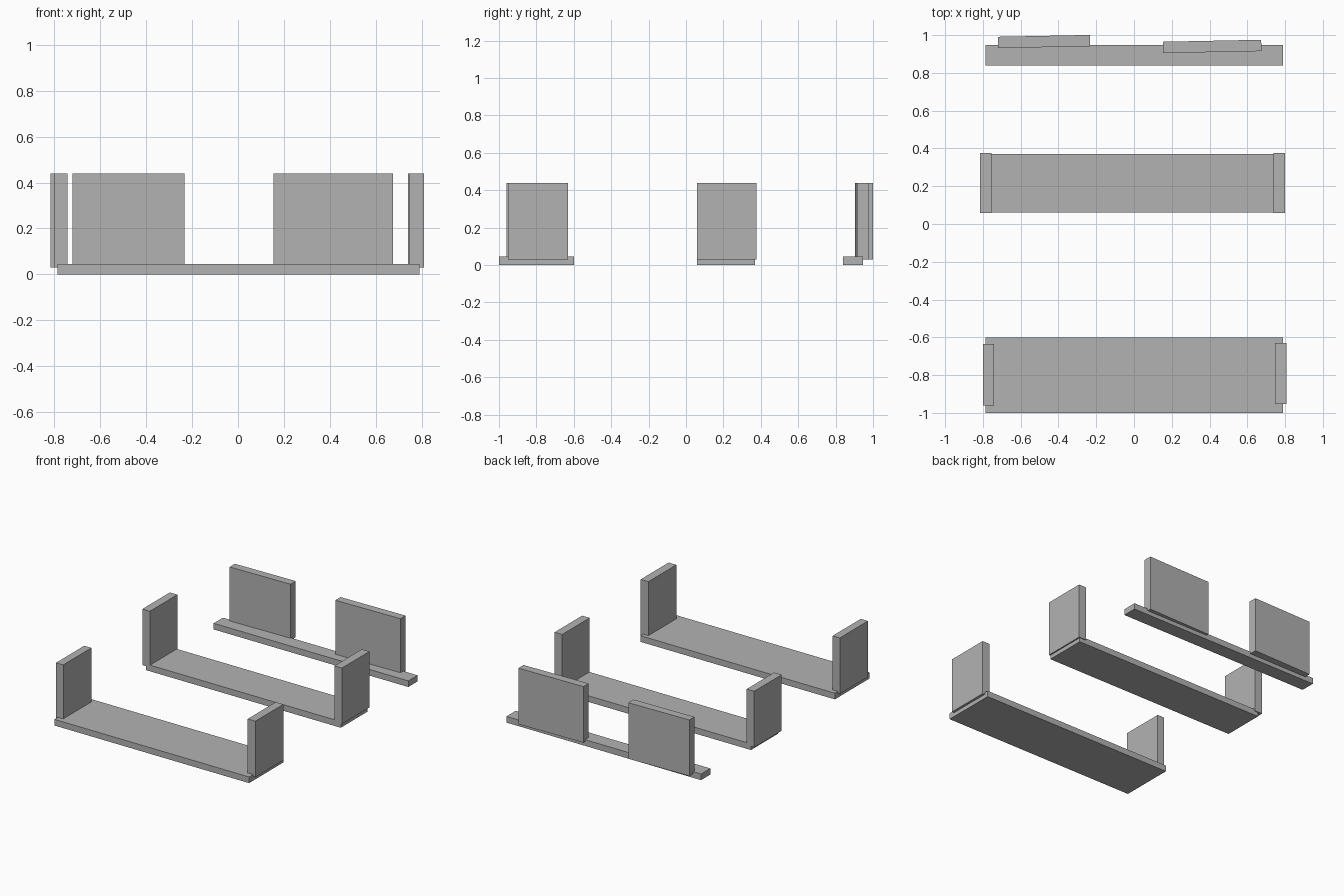
import bpy
from mathutils import Matrix

cube = bpy.data.objects.get("Cube")
if cube:
    bpy.data.objects.remove(cube, do_unlink=True)

grey = bpy.data.materials.new("plain grey")
grey.use_nodes = True
colour = (0.45, 0.45, 0.45, 1)
grey.diffuse_color = colour
grey.node_tree.nodes["Principled BSDF"].inputs["Base Color"].default_value = colour


def box(name, x, y, z, turn=0.0):
    """Flat-faced box spanning the given ranges, turned about its own vertical axis."""
    bpy.ops.mesh.primitive_cube_add(size=1)
    ob = bpy.context.object
    ob.name = name
    spans = (x, y, z)
    size = [b - a for a, b in spans]
    centre = [(a + b) / 2 for a, b in spans]
    ob.data.transform(Matrix.Diagonal((*size, 1)))
    ob.location = centre
    ob.rotation_euler.z = turn
    ob.data.materials.append(grey)
    return ob


PLANK_X, PLANK_Z, PANEL_Z = (-0.785, 0.79), (0, 0.045), (0.03, 0.44)

# Base planks
for name, y in (("front", (-1, -0.6)), ("middle", (0.06, 0.37)), ("rear", (0.84, 0.947))):
    box(name + "_plank", PLANK_X, y, PLANK_Z)

# Upright end panels on the front and middle planks
box("front_right_panel", (-0.80, -0.742), (-0.96, -0.635), PANEL_Z)
box("front_left_panel", (0.746, 0.808), (-0.953, -0.63), PANEL_Z)
box("middle_right_panel", (-0.815, -0.754), (0.058, 0.376), PANEL_Z)
box("middle_left_panel", (0.739, 0.80), (0.058, 0.376), PANEL_Z)

# Slightly turned panels along the rear plank
box("rear_right_panel", (-0.72, -0.233), (0.936, 0.996), PANEL_Z, 0.02)
box("rear_left_panel", (0.154, 0.674), (0.91, 0.97), PANEL_Z, 0.02)
